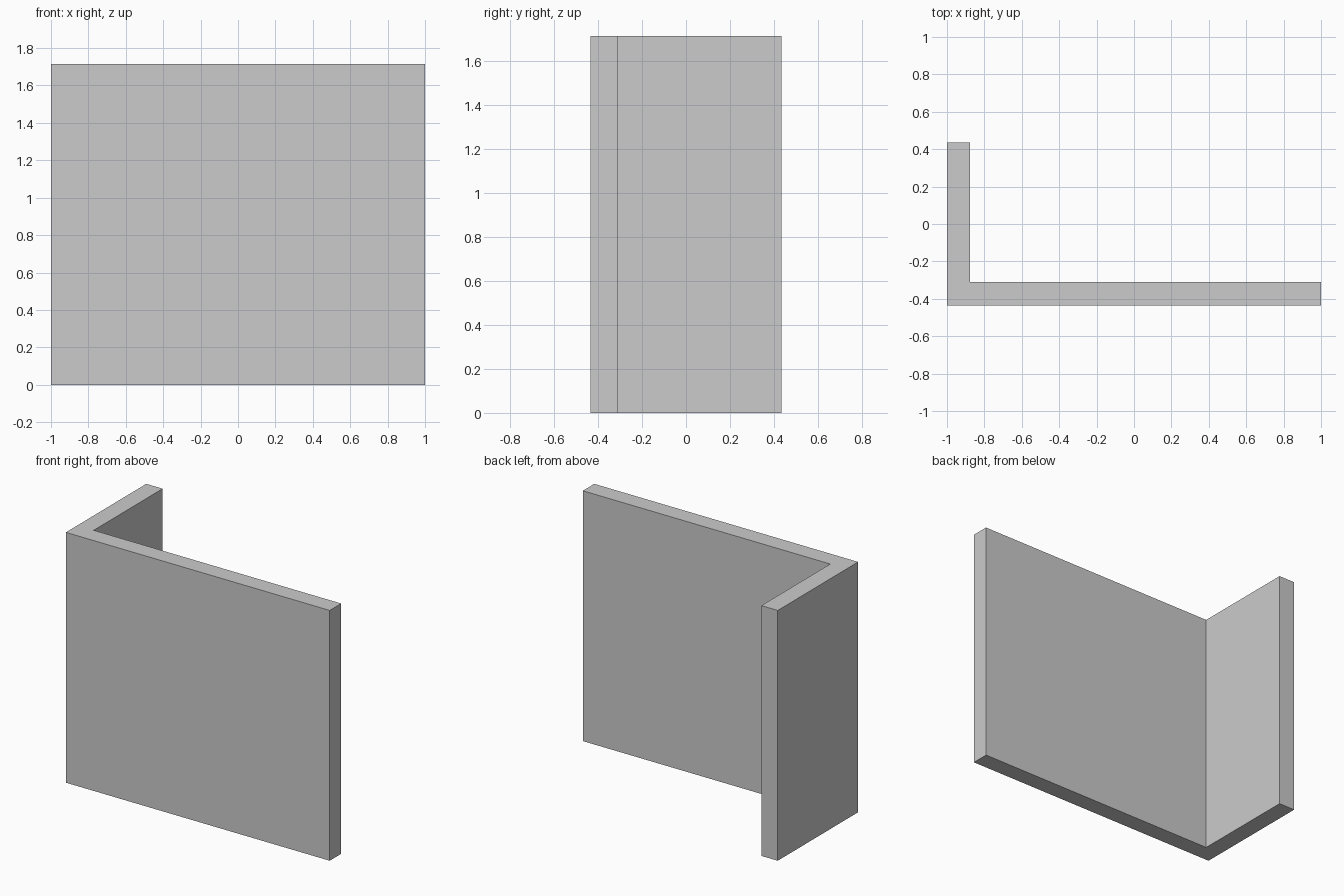
import bpy, bmesh

if "Cube" in bpy.data.objects:
    bpy.data.objects.remove(bpy.data.objects["Cube"])

HALF_X, HALF_Y = 1.0, 0.435
THICK, HEIGHT = 0.124, 1.715

# L-shaped floor plan: long front wall with a short return on the left
plan = [
    (-HALF_X, -HALF_Y), (HALF_X, -HALF_Y),
    (HALF_X, -HALF_Y + THICK), (-HALF_X + THICK, -HALF_Y + THICK),
    (-HALF_X + THICK, HALF_Y), (-HALF_X, HALF_Y),
]

# Extrude the plan upward into one solid corner wall
bm = bmesh.new()
base = bm.faces.new([bm.verts.new((x, y, 0)) for x, y in plan])
side = bmesh.ops.extrude_face_region(bm, geom=[base], use_keep_orig=True)
top = [v for v in side["geom"] if isinstance(v, bmesh.types.BMVert)]
bmesh.ops.translate(bm, verts=top, vec=(0, 0, HEIGHT))
bmesh.ops.recalc_face_normals(bm, faces=bm.faces)

mesh = bpy.data.meshes.new("corner_wall")
bm.to_mesh(mesh)
bm.free()
bpy.context.collection.objects.link(bpy.data.objects.new("corner_wall", mesh))
